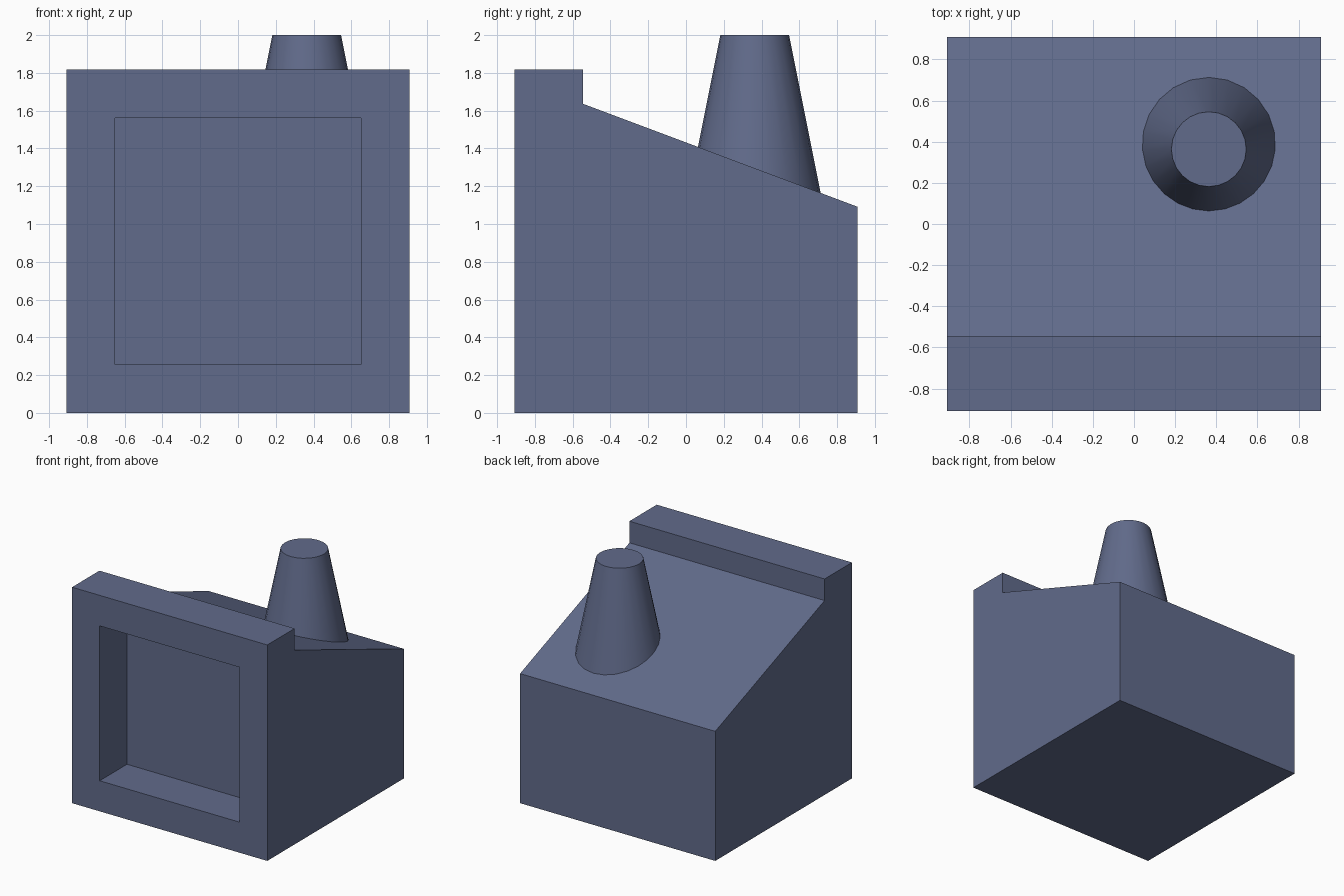
import bpy, bmesh
from mathutils import Matrix, Vector

if "Cube" in bpy.data.objects:
    bpy.data.objects.remove(bpy.data.objects["Cube"])

U = 2 / 11          # module: the body is 10 units wide, deep and tall
H = 5 * U           # half width of the body

blue = bpy.data.materials.new("slate blue")
blue.diffuse_color = (0.120, 0.147, 0.258, 1)
blue.use_nodes = True
blue.node_tree.nodes["Principled BSDF"].inputs["Base Color"].default_value = blue.diffuse_color


def finish(bm, name):
    bmesh.ops.recalc_face_normals(bm, faces=bm.faces)
    mesh = bpy.data.meshes.new(name)
    bm.to_mesh(mesh)
    bm.free()
    mesh.materials.append(blue)
    ob = bpy.data.objects.new(name, mesh)
    bpy.context.collection.objects.link(ob)
    return ob


# Sloped body: side profile (y, z) extruded across x
profile = [(-H, 0), (H, 0), (H, 6 * U), (-3 * U, 9 * U), (-3 * U, 10 * U), (-H, 10 * U)]
bm = bmesh.new()
side = bm.faces.new([bm.verts.new((-H, y, z)) for y, z in profile])
ext = bmesh.ops.extrude_face_region(bm, geom=[side])
bmesh.ops.translate(bm, vec=(2 * H, 0, 0),
                    verts=[v for v in ext["geom"] if isinstance(v, bmesh.types.BMVert)])
bmesh.ops.recalc_face_normals(bm, faces=bm.faces)

# Square recess sunk into the front face
front = min(bm.faces, key=lambda f: f.calc_center_median().y)
bmesh.ops.inset_region(bm, faces=[front], thickness=2 * U)
ext = bmesh.ops.extrude_discrete_faces(bm, faces=[front])
bmesh.ops.translate(bm, vec=(0, 2 * U, 0), verts=ext["faces"][0].verts)
finish(bm, "sloped_body")

# Tapered chimney, trimmed where it meets the slope
bm = bmesh.new()
bmesh.ops.create_cone(bm, cap_ends=True, segments=24, radius1=2 * U, radius2=U, depth=5 * U,
                      matrix=Matrix.Translation((2 * U, 2 * U, 8.5 * U)))
bmesh.ops.bisect_plane(bm, geom=bm.verts[:] + bm.edges[:] + bm.faces[:],
                       plane_co=Vector((0, H, 6 * U)), plane_no=Vector((0, 3, 8)),
                       clear_inner=True)
chimney = finish(bm, "chimney")
bpy.context.view_layer.objects.active = chimney
chimney.select_set(True)
bpy.ops.object.shade_smooth_by_angle(angle=0.6)
